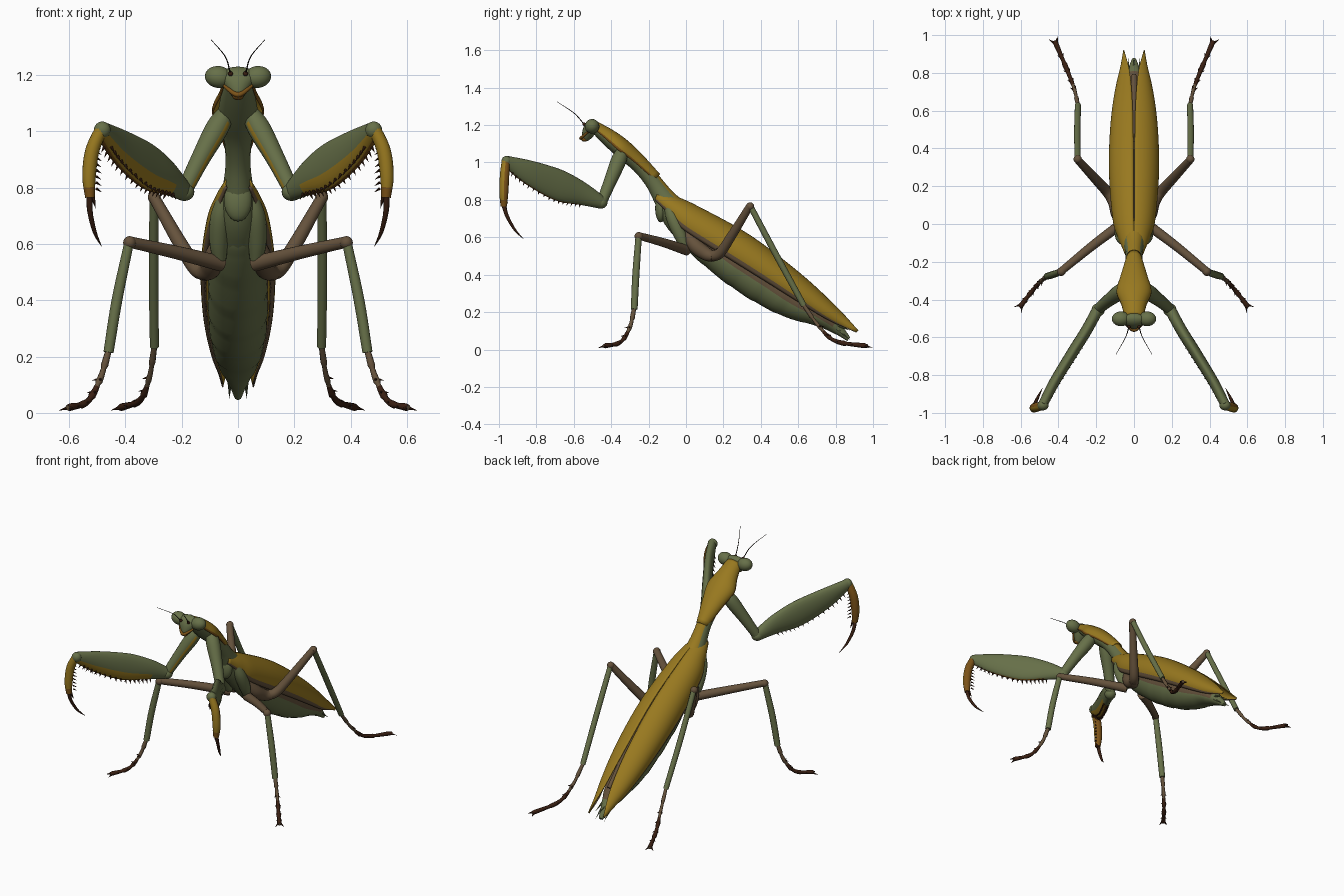
import bpy, bmesh, math
from mathutils import Vector, Matrix

cube = bpy.data.objects.get("Cube")
if cube:
    bpy.data.objects.remove(cube, do_unlink=True)


def material(name, *colour):
    mat = bpy.data.materials.new(name)
    mat.use_nodes = True
    mat.diffuse_color = (*colour, 1)
    mat.node_tree.nodes["Principled BSDF"].inputs["Base Color"].default_value = (*colour, 1)
    return mat


GREEN = material("olive green", .135, .162, .066)
YELLOW = material("ochre yellow", .315, .19, .014)
ORANGE = material("burnt orange", .2, .085, .009)
BROWN = material("taupe brown", .13, .084, .045)
DARK = material("dark brown", .042, .014, .006)
BLACK = material("black", .012, .008, .006)


def finish(name, bm, mats, side=1):
    """Turn a bmesh into a smooth object, mirrored to x < 0 when side is -1."""
    for v in bm.verts:
        v.co.x *= side
    bmesh.ops.recalc_face_normals(bm, faces=bm.faces[:])
    mesh = bpy.data.meshes.new(name)
    bm.to_mesh(mesh)
    bm.free()
    for m in mats:
        mesh.materials.append(m)
    mesh.shade_smooth()
    mesh.set_sharp_from_angle(angle=math.radians(50))
    obj = bpy.data.objects.new(name, mesh)
    bpy.context.scene.collection.objects.link(obj)
    return obj


def spline(a, b, c, d, t):
    """Catmull-Rom value between the numbers b and c."""
    return (b + (c - a) * t / 2 + (2 * a - 5 * b + 4 * c - d) * t * t / 2
            + (3 * b - a - 3 * c + d) * t ** 3 / 2)


def smooth(rows, steps):
    """Resample rows of numbers as a smooth path."""
    ends = [[2 * p - q for p, q in zip(rows[i], rows[j])] for i, j in ((0, 1), (-1, -2))]
    padded = [ends[0], *rows, ends[1]]
    out = []
    for i in range(steps + 1):
        f = i / steps * (len(rows) - 1)
        k = min(int(f), len(rows) - 2)
        out.append([spline(*column, f - k) for column in zip(*padded[k:k + 4])])
    return out


def loft(name, mats, rows, side=1, steps=24, sides=16, arc=None, ripple=0, depth=0, rule=None):
    """Sections (x, y, z, half width, half height) on a path; open arcs hang below it."""
    rows = smooth(rows, steps)
    pts = [Vector(r[:3]) for r in rows]
    along = (pts[-1] - pts[0]).normalized()
    hint = Vector((0, 1, 0)) if abs(along.z) > .85 else Vector((0, 0, 1))
    first, span = arc or (0, math.tau)
    count = sides + 1 if arc else sides
    bm, rings = bmesh.new(), []
    for i, r in enumerate(rows):
        t = pts[min(i + 1, steps)] - pts[max(i - 1, 0)]
        u = t.cross(hint).normalized()
        v = u.cross(t).normalized()
        swell = 1 + depth * (i * ripple % steps) / steps
        w, h = (max(q, .0006) * swell for q in (r[3], r[-1]))
        mid = pts[i] - v * h if arc else pts[i]
        angles = [first + span * j / sides for j in range(count)]
        rings.append([bm.verts.new(mid + u * w * math.cos(a) + v * h * math.sin(a))
                      for a in angles])
    for i in range(steps):
        for j in range(sides):
            n = (j + 1) % count
            f = bm.faces.new((rings[i][j], rings[i][n], rings[i + 1][n], rings[i + 1][j]))
            f.material_index = rule(i / steps, (j + .5) / sides) if rule else 0
    if not arc:
        bm.faces.new(rings[0])
        bm.faces.new(rings[-1])
    obj = finish(name, bm, mats, side)
    if arc:
        shell = obj.modifiers.new("thickness", 'SOLIDIFY')
        shell.thickness, shell.offset = .006, 0


def ball(name, mat, centre, size, side=1, tilt=0):
    bm = bmesh.new()
    bmesh.ops.create_uvsphere(bm, u_segments=20, v_segments=12, radius=1)
    bm.transform(Matrix.Translation(centre) @ Matrix.Rotation(tilt, 4, 'Y')
                 @ Matrix.Diagonal((*size, 1)))
    finish(name, bm, [mat], side)


def spikes(name, mat, items, side=1):
    """Six-sided points given as (base, tip, radius)."""
    bm = bmesh.new()
    for base, tip, radius in items:
        base, tip = Vector(base), Vector(tip)
        u = (tip - base).orthogonal().normalized() * radius
        v = (tip - base).normalized().cross(u)
        ring = [bm.verts.new(base + u * math.cos(a) + v * math.sin(a))
                for a in (k * math.tau / 6 for k in range(6))]
        top = bm.verts.new(tip)
        bm.faces.new(ring)
        for k in range(6):
            bm.faces.new((ring[k - 1], ring[k], top))
    finish(name, bm, [mat], side)


def foot(name, rows, side):
    """Knobbly tarsus darkening to the tip, ending in two spread claws."""
    loft(name, [BROWN, DARK], rows, side, steps=30, sides=8, ripple=5, depth=.45,
         rule=lambda t, a: int(t > .4))
    tip, prev = Vector(rows[-1][:3]), Vector(rows[-2][:3])
    d = (tip - prev).normalized()
    cross = Vector((-d.y, d.x, 0)) * .026
    hooks = [(tip - d * .02, tip + d * .02 + cross * k - Vector((0, 0, .006)), .01)
             for k in (-1, 1)]
    for q in smooth(rows, 6)[2:6]:
        p = Vector(q[:3])
        hooks += [(p, p + d * .022 + cross * k * .75, .008) for k in (-1, 1)]
    spikes(name + "_claws", DARK, hooks, side)


# Thorax, segmented abdomen and tail
loft("thorax", [GREEN, YELLOW], [
    (0, -.48, 1.18, .045, .03), (0, -.4, 1.12, .062, .045), (0, -.32, 1.055, .07, .05),
    (0, -.24, .98, .052, .045), (0, -.17, .89, .044, .045), (0, -.11, .8, .055, .06),
    (0, -.04, .71, .075, .085), (0, .05, .62, .085, .09)],
    rule=lambda t, a: int(t > .5 and .12 < a < .38))
loft("abdomen", [GREEN, BROWN], [
    (0, -.04, .7, .06, .07), (0, .07, .61, .09, .1), (0, .25, .48, .103, .12),
    (0, .42, .37, .105, .125), (0, .57, .265, .095, .1), (0, .72, .175, .07, .055),
    (0, .81, .11, .035, .03), (0, .87, .055, .012, .012)], steps=54, sides=28, ripple=9,
    depth=.035, rule=lambda t, a: int(t < .8 and (a < .44 or a > .97)))
spikes("tail_points", GREEN, [((x, .74, .16), (x * 1.15, .88, z), .016)
                              for x in (-.027, 0, .027) for z in (.05, .1)])
ball("chest_plate", GREEN, (0, -.135, .755), (.05, .03, .075))

# Yellow shield over the front of the thorax, with an orange rim
loft("neck_shield", [YELLOW, ORANGE], [
    (0, -.475, 1.215, .048, .035), (0, -.4, 1.175, .064, .05), (0, -.32, 1.12, .09, .06),
    (0, -.24, 1.045, .068, .05), (0, -.14, .935, .034, .035)],
    arc=(-.15, math.pi + .3), rule=lambda t, a: int(abs(a - .5) > .46))

# Head
loft("head", [GREEN], [
    (0, -.475, 1.215, .02, .012), (0, -.492, 1.205, .06, .03), (0, -.508, 1.187, .066, .036),
    (0, -.522, 1.16, .047, .034), (0, -.537, 1.13, .024, .022), (0, -.545, 1.115, .008, .008)])
loft("face_band", [ORANGE], [(-.05, -.525, 1.162, .006), (0, -.562, 1.13, .009),
                             (.05, -.525, 1.162, .006)], sides=8)
ball("mouth", ORANGE, (0, -.542, 1.125), (.02, .02, .014))

# Centre fold seen between the wings
loft("wing_fold", [BROWN], [(0, -.02, .785, .008, .01), (0, .34, .593, .016, .01),
                            (0, .6, .39, .022, .012), (0, .79, .225, .012, .008)], sides=8)

WING = [(0, -.15, .848, .045, .035), (0, -.05, .815, .08, .07), (.002, .07, .76, .108, .1),
        (.003, .34, .61, .127, .112), (.007, .61, .405, .115, .09),
        (.022, .8, .23, .072, .055), (.052, .92, .1, .004, .008)]
FEMUR = [(.19, -.45, .785, .03, .034), (.25, -.56, .835, .03, .063),
         (.325, -.68, .878, .03, .084), (.42, -.835, .945, .028, .066),
         (.485, -.96, 1.005, .025, .032)]

for s, tag in ((1, "left_"), (-1, "right_")):
    # Wing shell with a brown outer margin
    loft(tag + "wing", [YELLOW, BROWN], WING, s, steps=36, arc=(math.pi / 2, -2.05),
         rule=lambda t, a: int(a > .9))

    # Eye and antenna
    ball(tag + "eye", GREEN, (.069, -.502, 1.193), (.049, .039, .039), s, -.15)
    ball(tag + "antenna_base", DARK, (.027, -.545, 1.205), (.009, .009, .009), s)
    loft(tag + "antenna", [BLACK], [(.027, -.545, 1.205, .003), (.045, -.6, 1.265, .002),
                                    (.095, -.69, 1.325, .001)], s, sides=6)

    # Grasping leg, ochre on the inner face of the blade
    loft(tag + "front_coxa", [GREEN, YELLOW], [
        (.04, -.335, 1.07, .03), (.075, -.36, 1.01, .041), (.135, -.405, .9, .034),
        (.19, -.45, .79, .028)], s, rule=lambda t, a: int(t > .2 and a > .93))
    ball(tag + "front_trochanter", GREEN, (.19, -.455, .785), (.035, .035, .032), s)
    loft(tag + "front_femur", [GREEN, YELLOW, ORANGE], FEMUR, s, sides=20,
         rule=lambda t, a: 0 if not .7 < a < .94 or t < .2 else 2 if a < .8 else 1)
    ball(tag + "elbow", GREEN, (.482, -.96, 1.005), (.03, .027, .03), s)
    loft(tag + "front_tibia", [ORANGE, YELLOW], [
        (.485, -.963, 1.01, .022), (.518, -.97, .93, .025), (.529, -.974, .84, .024),
        (.526, -.974, .765, .017)], s, rule=lambda t, a: int(t < .8 and .5 < a < .97))
    loft(tag + "front_tarsus", [DARK], [
        (.528, -.975, .77, .011), (.525, -.955, .71, .01), (.508, -.915, .64, .007),
        (.485, -.87, .592, .001)], s, sides=8)
    barbs = [((.52, -.972, .78), (.505, -.955, .725), .012)]
    for x, y, z, w, h in smooth(FEMUR, 22)[5:21]:
        edge = Vector((x, y - h * .25, z - h * .85))
        barbs += [(edge + Vector((k, 0, 0)), edge + Vector((k * 2, -.008, -.022)), .006)
                  for k in (-.012, .012)]
    for z in (.95 - k * .022 for k in range(8)):
        barbs.append(((.503, -.965, z), (.484, -.95, z - .012), .005))
    spikes(tag + "barbs", DARK, barbs, s)

    # Middle leg
    loft(tag + "middle_coxa", [GREEN], [(.045, -.1, .78, .02), (.062, -.07, .7, .035),
                                        (.068, -.03, .61, .034), (.065, 0, .535, .022)], s)
    loft(tag + "middle_femur", [BROWN], [(.06, .005, .53, .028), (.22, -.115, .57, .024),
                                         (.385, -.25, .607, .02)], s)
    ball(tag + "middle_knee", BROWN, (.385, -.252, .605), (.023, .023, .023), s)
    loft(tag + "middle_tibia", [GREEN], [(.387, -.253, .605, .017), (.43, -.268, .4, .019),
                                         (.46, -.277, .215, .018)], s)
    foot(tag + "middle_foot", [(.46, -.277, .22, .011), (.49, -.3, .12, .009),
                               (.535, -.35, .04, .01), (.605, -.44, .018, .01)], s)

    # Hind leg
    loft(tag + "hind_coxa", [BROWN], [(.05, 0, .63, .03), (.08, .05, .555, .04),
                                      (.1, .11, .51, .036), (.13, .15, .495, .026)], s)
    loft(tag + "hind_femur", [BROWN], [(.11, .13, .498, .03), (.15, .18, .515, .028),
                                       (.21, .245, .61, .025), (.298, .34, .765, .02)], s)
    ball(tag + "hind_knee", BROWN, (.298, .343, .765), (.022, .022, .022), s)
    loft(tag + "hind_tibia", [GREEN], [(.298, .345, .765, .016), (.3, .48, .51, .017),
                                       (.297, .63, .235, .016)], s)
    foot(tag + "hind_foot", [(.297, .63, .235, .01), (.315, .71, .125, .008),
                             (.348, .8, .045, .01), (.42, .97, .018, .01)], s)
